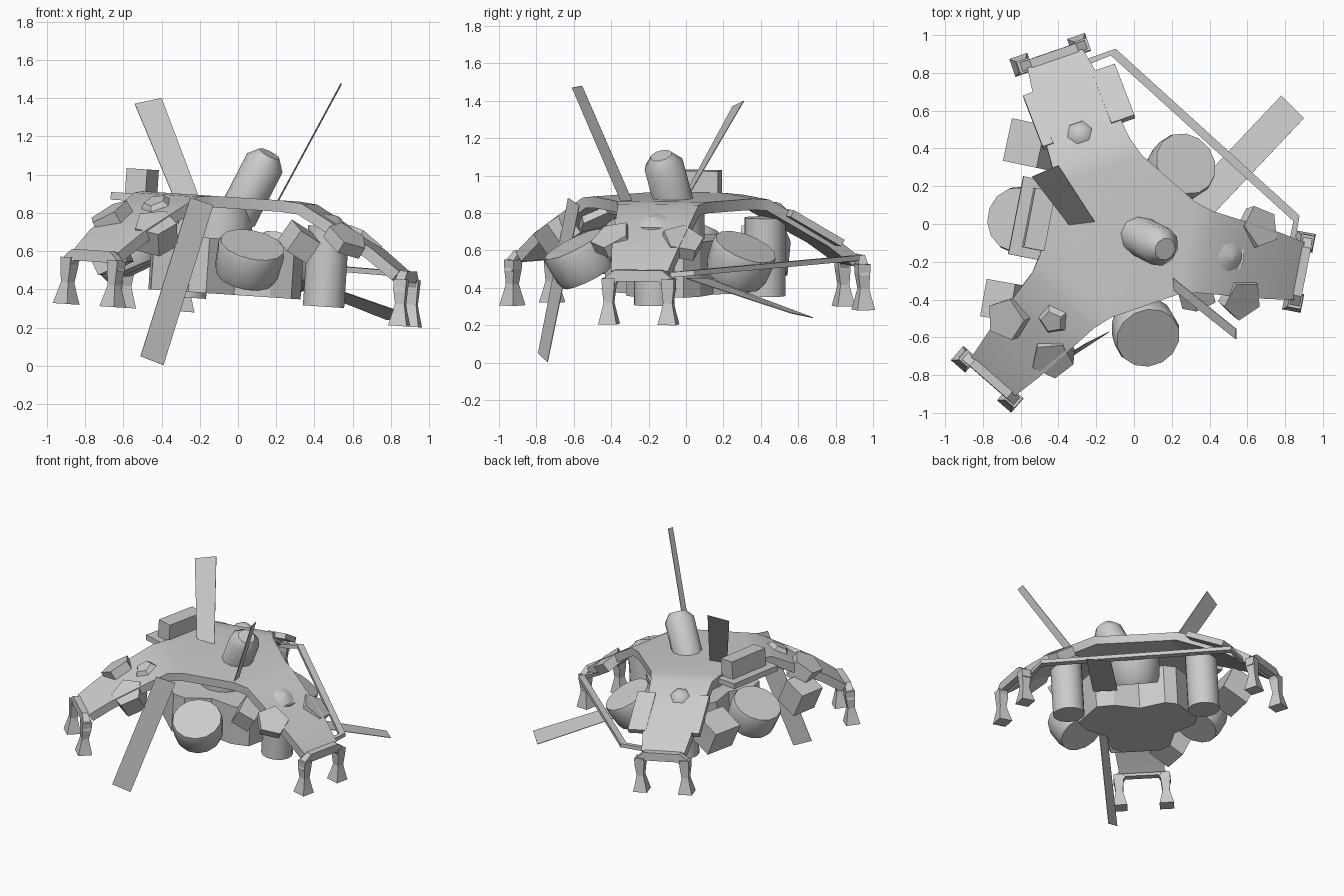
import bpy, bmesh
from math import radians, cos, sin, pi
from mathutils import Matrix, Vector

if "Cube" in bpy.data.objects:
    bpy.data.objects.remove(bpy.data.objects["Cube"])

# tilted local frame of the lander body, origin on top of the deck
M = Matrix.Translation((-0.075, -0.06, 0.885)) @ Matrix.Rotation(radians(3.8), 4, 'Y')
ARMS = (-11, 109, 229)


def turn(deg):
    return M @ Matrix.Rotation(radians(deg), 4, 'Z')


def mesh(name, verts, faces, mat=Matrix(), solid=0, offset=0, smooth=False):
    bm = bmesh.new()
    vs = [bm.verts.new(mat @ Vector(v)) for v in verts]
    for f in faces:
        bm.faces.new([vs[i] for i in f])
    bmesh.ops.remove_doubles(bm, verts=bm.verts, dist=1e-4)
    bmesh.ops.recalc_face_normals(bm, faces=bm.faces)
    me = bpy.data.meshes.new(name)
    bm.to_mesh(me)
    bm.free()
    ob = bpy.data.objects.new(name, me)
    bpy.context.collection.objects.link(ob)
    bpy.context.view_layer.objects.active = ob
    ob.select_set(True)
    if solid:
        mod = ob.modifiers.new("thickness", 'SOLIDIFY')
        mod.thickness, mod.offset = solid, offset
        bpy.ops.object.modifier_apply(modifier=mod.name)
    if smooth:
        bpy.ops.object.shade_smooth_by_angle(angle=radians(40))
    ob.select_set(False)
    return ob


def loft(name, rings, mat=Matrix(), smooth=False):
    n = len(rings[0])
    faces = [list(range(n))[::-1], [(len(rings) - 1) * n + i for i in range(n)]]
    for k in range(len(rings) - 1):
        for i in range(n):
            j = (i + 1) % n
            faces.append((k * n + i, k * n + j, k * n + n + j, k * n + n + i))
    return mesh(name, [v for r in rings for v in r], faces, mat, smooth=smooth)


def lathe(name, base, axis, prof, n, smooth=True, mat=Matrix()):
    """prof: (height, radius) pairs along the axis"""
    q = Vector(axis).to_track_quat('Z', 'Y').to_matrix().to_4x4()
    rings = [[(r * cos(2 * pi * i / n), r * sin(2 * pi * i / n), h) for i in range(n)]
             for h, r in prof]
    return loft(name, rings, mat @ Matrix.Translation(base) @ q, smooth)


def box(name, c, size, mat=Matrix(), rz=0, ry=0, rx=0):
    x, y, z = (s / 2 for s in size)
    m = (mat @ Matrix.Translation(c) @ Matrix.Rotation(radians(rz), 4, 'Z')
         @ Matrix.Rotation(radians(ry), 4, 'Y') @ Matrix.Rotation(radians(rx), 4, 'X'))
    return loft(name, [[(-x, -y, k), (x, -y, k), (x, y, k), (-x, y, k)] for k in (-z, z)], m)


# three-armed deck: hub polygon plus a drooping strip per arm
stations = [(.36, .25, 0), (.46, .22, -.01), (.66, .2, -.12), (.84, .18, -.22), (.99, .155, -.33)]
verts, faces, hub = [], [], []
for a in ARMS:
    R = Matrix.Rotation(radians(a), 4, 'Z')
    b = len(verts)
    for r, s, z in stations:
        verts += [R @ Vector((r, -s, z)), R @ Vector((r, s, z))]
    hub += [b, b + 1]
    faces += [(b + 2 * i, b + 2 * i + 2, b + 2 * i + 3, b + 2 * i + 1) for i in range(4)]
mesh("deck", verts, [hub] + faces, M, solid=.06, offset=-1, smooth=True)

# end brackets and hourglass feet
half = [(.13, -.325), (.18, -.365), (.2, -.43), (.14, -.43), (.115, -.385)]
outline = half + [(-s, z) for s, z in reversed(half)]
for a in ARMS:
    T = turn(a)
    loft("arm_bracket", [[(r, s, z) for s, z in outline] for r in (.98, 1.03)], T)
    for side in (-1, 1):
        rings = [[(r + x * w, side * s + y * w, z) for x, y in ((-1, -1), (1, -1), (1, 1), (-1, 1))]
                 for z, w, r, s in ((-.37, .035, 1.005, .162), (-.42, .033, 1.005, .162),
                                    (-.5, .025, 1.01, .162), (-.545, .034, 1.01, .162),
                                    (-.615, .05, 1.01, .162))]
        loft("foot", rings, T)

# lower body, notched between the arms, and its neck
pts = []
for a in ARMS:
    R = Matrix.Rotation(radians(a), 4, 'Z')
    e = .42 if a < 0 else .38
    pts += [R @ Vector(p) for p in ((.32, -.2, 0), (e, -.13, 0), (e, .13, 0), (.32, .2, 0),
                                    (.27 * cos(pi / 3), .27 * sin(pi / 3), 0))]
loft("lower_body", [[(p.x, p.y, z) for p in pts] for z in (-.51, -.22)], M)
lathe("neck", (0, 0, -.23), (0, 0, 1), [(0, .16), (.2, .16)], 16, mat=M)

# tilted tanks in the gaps between arms
for a, r in ((-73, .48), (46, .44), (171, .45)):
    lathe("tilted_tank", (r, 0, -.41), (.46, 0, .88),
          [(0, .155), (.04, .17), (.16, .178), (.19, .17)], 14, mat=turn(a))

# upright canisters under two arms
for a, r in ((-11, .57), (109, .51)):
    lathe("canister", (r, 0, -.54), (0, 0, 1), [(0, .11), (.42, .11)], 16, mat=turn(a))

# leaning mast on the deck
lathe("mast", (-.005, -.045, .78), (.145, -.075, .28), [(0, .106), (.325, .106), (.38, .06)], 10)

# small hooded bumps on each arm
lathe("arm_bump_a", (.59, 0, -.12), (.5, 0, .85), [(0, .1), (.03, .085), (.06, .015)], 8, mat=turn(-11))
lathe("arm_bump_b", (.57, .02, -.1), (.4, 0, .9), [(0, .085), (.04, .06), (.06, .015)], 6, mat=turn(109))
lathe("arm_bump_c", (.53, .03, -.13), (.5, 0, .85), [(-.03, .12), (.05, .1), (.1, .06)], 5, False, turn(229))

# five-sided petals beside two arms
for a, r, s, z in ((-11, .72, .18, -.2), (-11, .7, -.2, -.19), (229, .71, .16, -.19), (229, .71, -.15, -.15)):
    side = 1 if s > 0 else -1
    deep = -.03 if a < 0 else -.1
    lathe("petal", (r, s, z), (.5, side * .3, .82), [(deep, .115), (.04, .115)], 5, False, turn(a))

# side flanges on the rear arm
for s, w in ((-.22, .13), (.2, .06)):
    box("side_flange", (.71, s, -.165), (.33, w, .04), turn(109), ry=30)

# equipment boxes
box("side_shelf", (.46, .0, -.035), (.2, .42, .04), turn(169))
box("shelf_box", (.44, 0, .05), (.11, .32, .13), turn(169))
box("rear_left_box", (-.54, .42, .6), (.2, .23, .2), rz=-12, ry=-25)
box("front_left_box", (-.68, -.41, .6), (.17, .2, .2), rz=-10, ry=-25)
box("front_right_box", (.32, -.34, .65), (.13, .2, .13), rz=25, ry=30, rx=20)

# flat antenna blades, given by their corners
blades = {
    "blade_right_up": [(.2, -.34, .84), (.2, -.28, .85), (.54, -.555, 1.48), (.54, -.61, 1.47)],
    "blade_left_up": [(-.34, -.01, .89), (-.2, 0, .87), (-.4, .31, 1.4), (-.54, .25, 1.37)],
    "blade_front_down": [(-.25, -.63, .88), (-.13, -.57, .84), (-.39, -.74, .003), (-.51, -.79, .05)],
    "blade_rear_down": [(.25, .12, .45), (.37, 0, .45), (.9, .56, .265), (.78, .68, .24)],
}
for name, quad in blades.items():
    mesh(name, quad, [(0, 1, 2, 3)], solid=.004)

# long bent rail joining two arms
path = [Vector(p) for p in ((-.27, .85, .55), (-.11, .91, .56), (.86, .03, .48), (.83, -.13, .465))]
rings = []
for i, p in enumerate(path):
    d = (path[min(i + 1, 3)] - path[max(i - 1, 0)]).normalized()
    n = Vector((-d.y, d.x, 0)).normalized() * (.022 if i in (1, 2) else .016)
    up = Vector((0, 0, .014))
    rings.append([p - n - up, p + n - up, p + n + up, p - n + up])
loft("rail", rings)
